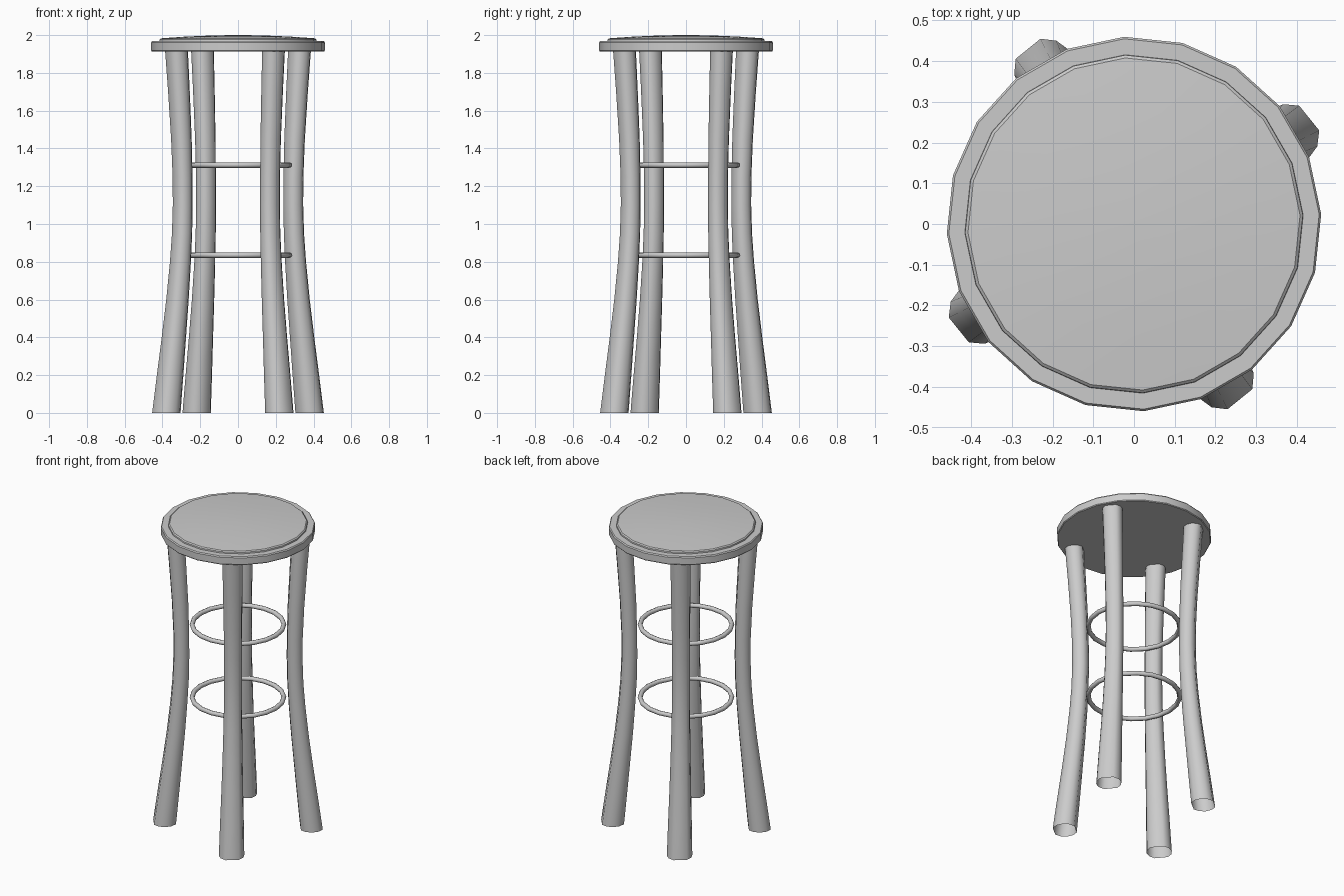
import bpy, bmesh
from math import radians, cos, sin, pi

if "Cube" in bpy.data.objects:
    bpy.data.objects.remove(bpy.data.objects["Cube"])


def finish(name, bm, angle=35):
    me = bpy.data.meshes.new(name)
    bm.to_mesh(me)
    bm.free()
    ob = bpy.data.objects.new(name, me)
    bpy.context.collection.objects.link(ob)
    bpy.ops.object.select_all(action='DESELECT')
    ob.select_set(True)
    bpy.context.view_layer.objects.active = ob
    bpy.ops.object.shade_smooth_by_angle(angle=radians(angle))
    return ob


def bridge(bm, a, b):
    n = len(a)
    for i in range(n):
        j = (i + 1) % n
        bm.faces.new((a[i], a[j], b[j], b[i]))


def lathe(name, profile, sides=20, offset=3):
    """Stack of regular rings (radius, z), capped at both ends."""
    bm = bmesh.new()
    rings = []
    for r, z in profile:
        rings.append([bm.verts.new((r * cos(radians(offset) + 2 * pi * i / sides),
                                    r * sin(radians(offset) + 2 * pi * i / sides), z))
                      for i in range(sides)])
    for a, b in zip(rings, rings[1:]):
        bridge(bm, a, b)
    bm.faces.new(rings[0][::-1])
    bm.faces.new(rings[-1])
    return finish(name, bm)


# Seat board and the slightly domed pad set on it
lathe("seat_board", [(0.456, 1.913), (0.46, 1.918), (0.46, 1.961), (0.455, 1.968)])
lathe("seat_pad", [(0.416, 1.966), (0.415, 1.977), (0.408, 1.983),
                   (0.28, 1.992), (0.14, 1.998), (0.03, 2.0)])

# Legs: bowed open tubes, rows are (height, distance from centre, tube radius)
LEG = [(0.0, 0.438, 0.076), (0.2, 0.415, 0.071), (0.4, 0.392, 0.065),
       (0.6, 0.37, 0.060), (0.8, 0.352, 0.056), (0.95, 0.342, 0.054),
       (1.1, 0.338, 0.053), (1.25, 0.339, 0.053), (1.45, 0.346, 0.055),
       (1.7, 0.361, 0.058), (1.918, 0.376, 0.061)]
HALF = [8, 70, 100, 130, 158]
SECTION = [a - 30 for a in HALF] + [a + 150 for a in HALF]


def leg(name, direction):
    bm = bmesh.new()
    d = radians(direction)
    rings = []
    for z, dist, r in LEG:
        rings.append([bm.verts.new((dist * cos(d) + r * cos(d + radians(a)),
                                    dist * sin(d) + r * sin(d + radians(a)), z))
                      for a in SECTION])
    for a, b in zip(rings, rings[1:]):
        bridge(bm, a, b)
    finish(name, bm, 70)


for name, direction in (("right_leg", 30), ("back_leg", 120),
                        ("left_leg", 210), ("front_leg", 300)):
    leg(name, direction)

# Two ring stretchers between the legs
for name, z in (("lower_ring", 0.835), ("upper_ring", 1.312)):
    bpy.ops.mesh.primitive_torus_add(location=(0, 0, z), major_radius=0.273,
                                     minor_radius=0.0145, major_segments=20,
                                     minor_segments=8)
    bpy.context.object.name = name
    bpy.ops.object.shade_smooth_by_angle(angle=radians(50))
